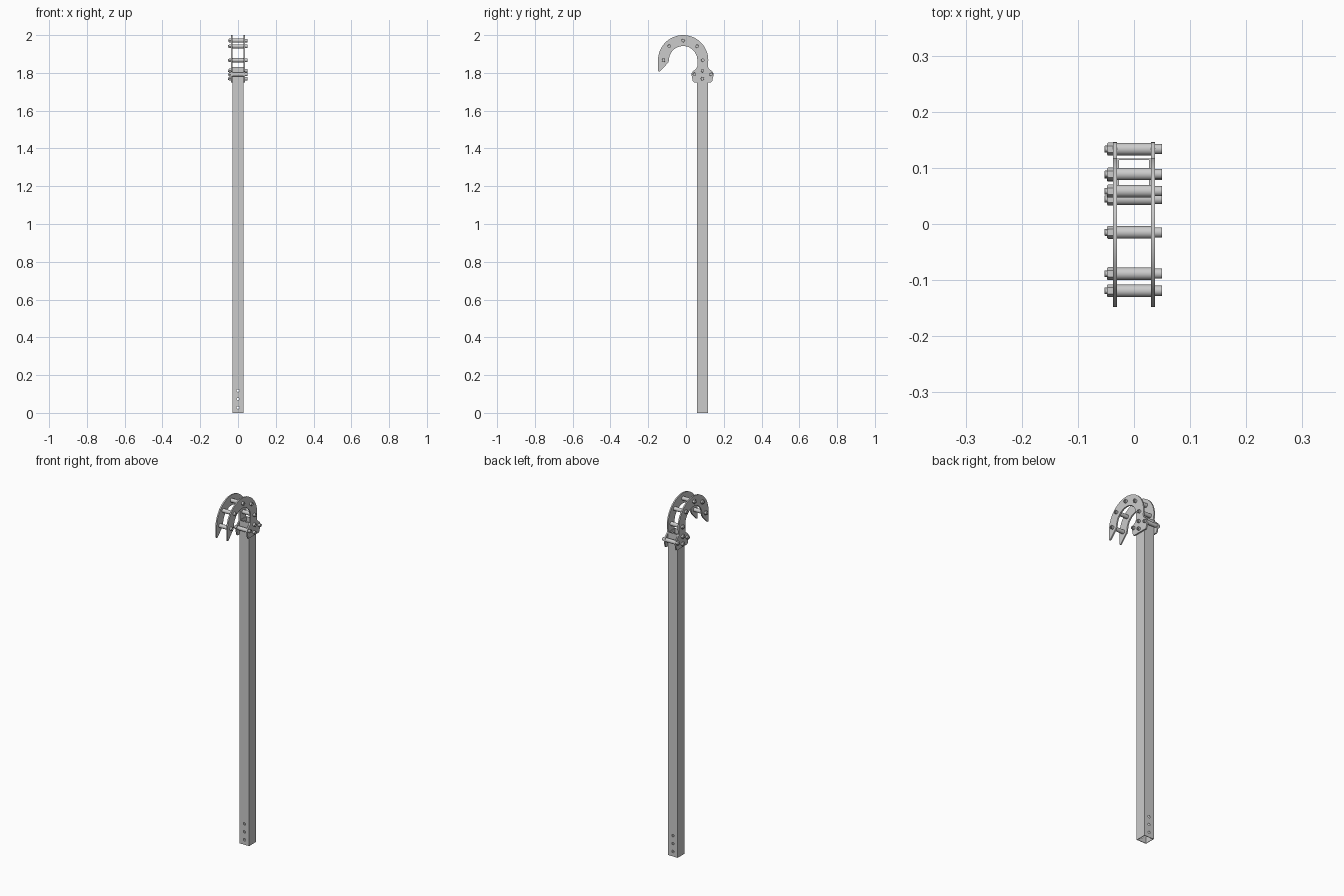
import bpy, bmesh
from math import pi, cos, sin, radians

if "Cube" in bpy.data.objects:
    bpy.data.objects.remove(bpy.data.objects["Cube"])

CY, CZ = -0.015, 1.867      # centre of the hook arc
R_OUT, R_IN, R_MID = 0.133, 0.075, 0.104
POST_Y, HALF, WALL, POST_TOP = 0.087, 0.03, 0.003, 1.83
PLATE_IN, PLATE_OUT = 0.030, 0.0375


def finish(name, bm):
    bmesh.ops.recalc_face_normals(bm, faces=bm.faces[:])
    me = bpy.data.meshes.new(name)
    bm.to_mesh(me)
    bm.free()
    ob = bpy.data.objects.new(name, me)
    bpy.context.collection.objects.link(ob)
    return ob


def lathe(name, rings, y, z, n=24):
    """Spin (x, radius, is_hex) rings around an x-parallel axis, capping both ends."""
    bm = bmesh.new()
    loops = []
    for x, r, is_hex in rings:
        loop = []
        for i in range(n):
            a = 2 * pi * i / n
            k = r * cos(pi / 6) / cos(a % (pi / 3) - pi / 6) if is_hex else r
            loop.append(bm.verts.new((x, y + k * cos(a), z + k * sin(a))))
        loops.append(loop)
    for a, b in zip(loops, loops[1:]):
        for i in range(n):
            j = (i + 1) % n
            bm.faces.new((a[i], a[j], b[j], b[i]))
    bm.faces.new(loops[0])
    bm.faces.new(loops[-1])
    return finish(name, bm)


def plate(name, x0, x1, outline):
    bm = bmesh.new()
    face = bm.faces.new([bm.verts.new((x0, y, z)) for y, z in outline])
    ext = bmesh.ops.extrude_face_region(bm, geom=[face])
    for v in ext["geom"]:
        if isinstance(v, bmesh.types.BMVert):
            v.co.x = x1
    return finish(name, bm)


# Square tube post, open at both ends
bm = bmesh.new()
corners = [(-1, -1), (1, -1), (1, 1), (-1, 1)]
rings = [[bm.verts.new((sx * h, POST_Y + sy * h, z)) for sx, sy in corners]
         for h, z in ((HALF, 0), (HALF, POST_TOP), (HALF - WALL, POST_TOP), (HALF - WALL, 0))]
for k in range(4):
    a, b = rings[k], rings[(k + 1) % 4]
    for i in range(4):
        j = (i + 1) % 4
        bm.faces.new((a[i], a[j], b[j], b[i]))
post = finish("post", bm)

# Mounting holes through the front and back walls
bm = bmesh.new()
for z in (0.028, 0.073, 0.118):
    ret = bmesh.ops.create_cone(bm, cap_ends=True, segments=24, radius1=0.007, radius2=0.007, depth=0.1)
    for v in ret["verts"]:
        x, y, d = v.co
        v.co = (x, POST_Y + d, z + y)
cutter = finish("hole_cutter", bm)
cutter.hide_render = True
cutter.hide_viewport = True
mod = post.modifiers.new("holes", "BOOLEAN")
mod.object = cutter
mod.operation = "DIFFERENCE"
mod.solver = "EXACT"

# Hook side plates: arc, pointed tip and flared foot
def arc(r, a0, a1, n=36):
    return [(CY + r * cos(radians(a0 + (a1 - a0) * i / n)),
             CZ + r * sin(radians(a0 + (a1 - a0) * i / n))) for i in range(n + 1)]

tip = [(-0.148, 1.812), (-0.146, 1.807), (-0.142, 1.806), (-0.137, 1.809), (-0.100, 1.848), (-0.093, 1.857)]
foot_in = [(0.060, 1.836), (0.056, 1.825), (0.035, 1.806), (0.030, 1.799), (0.029, 1.790), (0.036, 1.757), (0.042, 1.750)]
foot_out = [(2 * POST_Y - y + 0.001, z) for y, z in reversed(foot_in)]
outline = arc(R_OUT, 0, 180) + tip + arc(R_IN, 180, 0) + foot_in + foot_out
for side, s in (("left", -1), ("right", 1)):
    plate("hook_plate_" + side, s * PLATE_IN, s * PLATE_OUT, outline)

# Bolts with socket heads on the right and hex nuts on the left
arc_pts = [(CY + R_MID * cos(radians(a)), CZ + R_MID * sin(radians(a))) for a in range(0, 181, 45)]
side_pts = [(0.0445, 1.792), (0.1335, 1.792)]
post_pts = [(POST_Y, 1.812), (POST_Y, 1.769)]
bolt_rings = [(-0.053, 0.005, 0), (-0.052, 0.006, 0), (-0.048, 0.006, 0),
              (-0.048, 0.0095, 0), (-0.0465, 0.0115, 1), (-PLATE_OUT, 0.0115, 1),
              (-PLATE_OUT, 0.006, 0), (PLATE_OUT, 0.006, 0), (PLATE_OUT, 0.009, 0),
              (0.0495, 0.009, 0), (0.050, 0.0085, 0), (0.050, 0.0055, 1), (0.044, 0.0055, 1)]
for i, (y, z) in enumerate(arc_pts + side_pts + post_pts):
    lathe(f"bolt_{i + 1}", bolt_rings, y, z)

# Spacer sleeves between the plates, clear of the post
for i, (y, z) in enumerate(arc_pts + side_pts):
    lathe(f"spacer_{i + 1}", [(-PLATE_IN, 0.011, 0), (PLATE_IN, 0.011, 0)], y, z)

# Smooth round surfaces, keep hard edges
for ob in bpy.context.scene.objects:
    if ob != cutter:
        ob.select_set(True)
        bpy.context.view_layer.objects.active = ob
bpy.ops.object.shade_smooth_by_angle(angle=radians(30))
